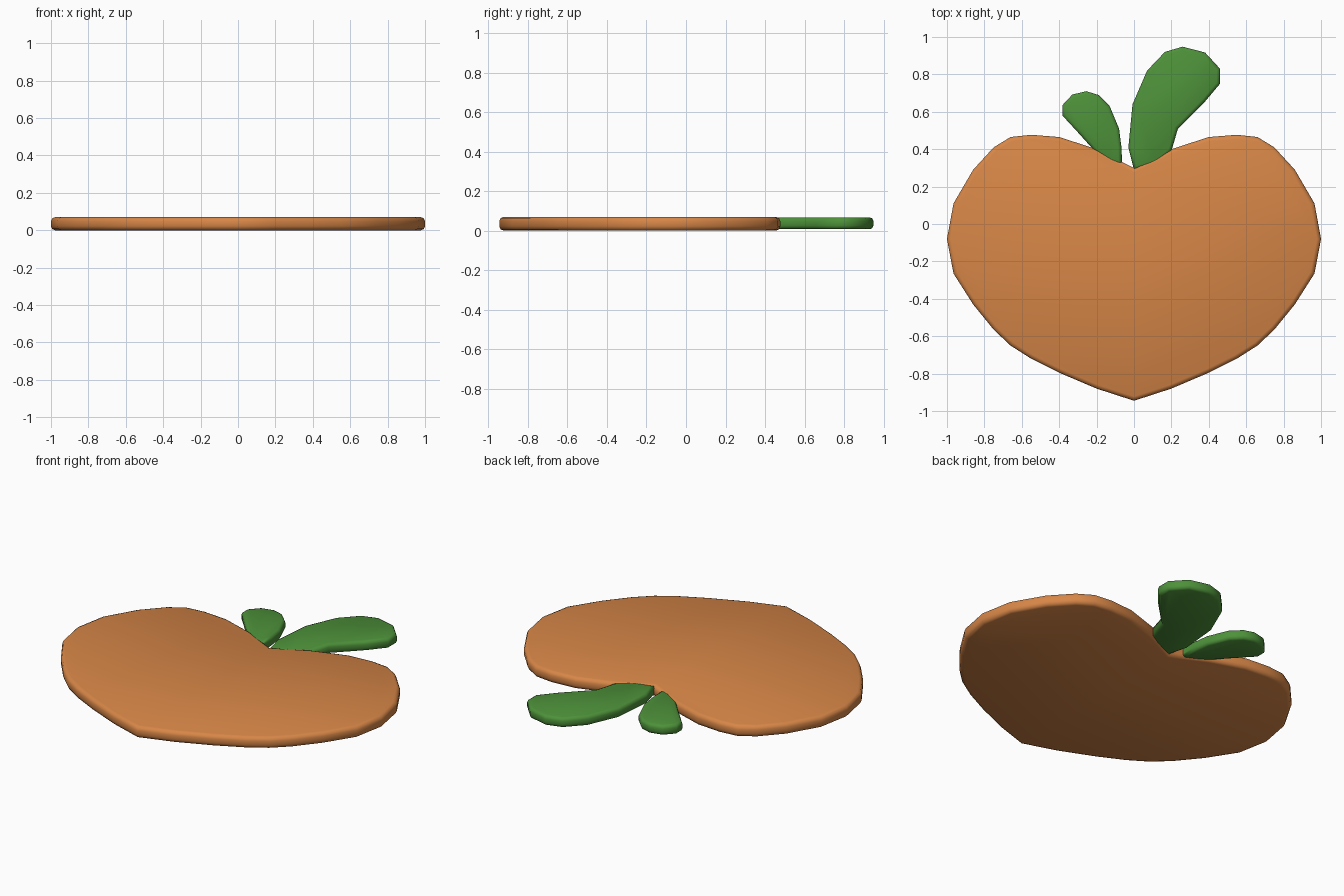
import bpy, bmesh, math

if "Cube" in bpy.data.objects:
    bpy.data.objects.remove(bpy.data.objects["Cube"])


def material(name, rgb):
    m = bpy.data.materials.new(name)
    m.diffuse_color = (*rgb, 1)
    m.use_nodes = True
    m.node_tree.nodes["Principled BSDF"].inputs["Base Color"].default_value = m.diffuse_color
    return m


orange = material("warm orange", (0.68, 0.24, 0.063))
green = material("leaf green", (0.075, 0.285, 0.042))


def slab(name, outline, z0, z1, bevel, mat):
    """Flat plate from an outline, with softened top and bottom rims."""
    bm = bmesh.new()
    face = bm.faces.new([bm.verts.new((x, y, z0)) for x, y in outline])
    ext = bmesh.ops.extrude_face_region(bm, geom=[face])
    for v in ext["geom"]:
        if isinstance(v, bmesh.types.BMVert):
            v.co.z = z1
    bmesh.ops.recalc_face_normals(bm, faces=bm.faces[:])
    rims = [e for e in bm.edges if abs(e.verts[0].co.z - e.verts[1].co.z) < 1e-6]
    bmesh.ops.bevel(bm, geom=rims, offset=bevel, segments=2, profile=0.5,
                    affect='EDGES')
    bmesh.ops.recalc_face_normals(bm, faces=bm.faces[:])
    me = bpy.data.meshes.new(name)
    bm.to_mesh(me)
    bm.free()
    me.materials.append(mat)
    ob = bpy.data.objects.new(name, me)
    bpy.context.collection.objects.link(ob)
    bpy.context.view_layer.objects.active = ob
    ob.select_set(True)
    bpy.ops.object.shade_smooth_by_angle(angle=math.radians(50))
    ob.select_set(False)
    return ob


# fruit body: right half outline from notch to tip, mirrored
half = [(0, 0.30), (0.20, 0.40), (0.40, 0.465), (0.55, 0.477), (0.66, 0.465),
        (0.75, 0.41), (0.86, 0.29), (0.965, 0.11), (1.0, -0.08),
        (0.965, -0.265), (0.86, -0.43), (0.75, -0.565), (0.66, -0.65),
        (0.55, -0.72), (0.40, -0.795), (0.20, -0.88), (0, -0.945)]
body = half + [(-x, y) for x, y in half[-2:0:-1]]
slab("fruit_body", body, 0.0, 0.07, 0.022, orange)

# large leaf on the right, root tucked into the body
slab("large_leaf", [(0.0, 0.29), (-0.03, 0.41), (-0.008, 0.64), (0.07, 0.82),
                    (0.165, 0.92), (0.26, 0.948), (0.38, 0.917), (0.46, 0.83),
                    (0.46, 0.75), (0.38, 0.655), (0.235, 0.51), (0.20, 0.39),
                    (0.12, 0.32)], 0.007, 0.067, 0.018, green)

# small leaf on the left
slab("small_leaf", [(-0.063, 0.31), (-0.067, 0.41), (-0.08, 0.51),
                    (-0.13, 0.63), (-0.19, 0.69), (-0.255, 0.71),
                    (-0.33, 0.692), (-0.383, 0.635), (-0.383, 0.58),
                    (-0.30, 0.49), (-0.21, 0.39), (-0.13, 0.33)],
     0.007, 0.067, 0.018, green)
